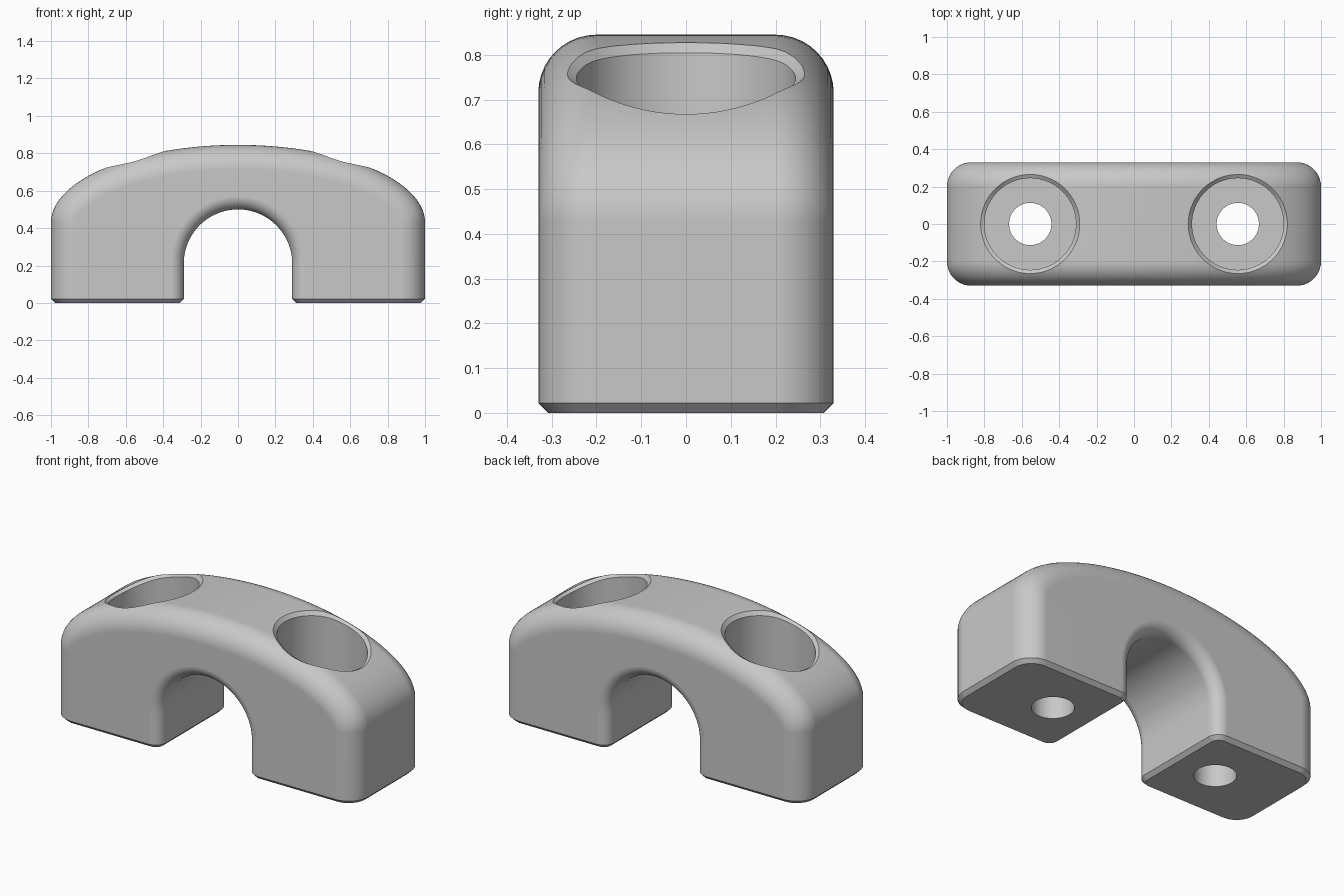
import bpy, bmesh
from math import sin, cos, pi, sqrt
from mathutils import Vector

cube = bpy.data.objects.get("Cube")
if cube:
    bpy.data.objects.remove(cube, do_unlink=True)

HALF_W = 0.33                 # half depth of the clamp
R_OUT, R_IN = 0.13, 0.07      # edge rounding, outside and tunnel
SPRING, RISE = 0.43, 0.415    # outer ellipse base and height
TUN_Z, TUN_R = 0.21, 0.29     # tunnel arch centre height and radius
CHAMFER = 0.022
HOLE_X, FLOOR = 0.555, 0.2

grey = bpy.data.materials.new("plain grey")
grey.use_nodes = True
colour = (0.58, 0.58, 0.58, 1)
grey.diffuse_color = colour
grey.node_tree.nodes["Principled BSDF"].inputs["Base Color"].default_value = colour


def loft(name, rings):
    """Closed solid skinned over a list of equal-length point rings."""
    bm = bmesh.new()
    rows = [[bm.verts.new(p) for p in ring] for ring in rings]
    for a, b in zip(rows, rows[1:]):
        for i in range(len(a)):
            j = (i + 1) % len(a)
            bm.faces.new((a[i], a[j], b[j], b[i]))
    bm.faces.new(rows[0])
    bm.faces.new(rows[-1])
    bmesh.ops.recalc_face_normals(bm, faces=bm.faces)
    mesh = bpy.data.meshes.new(name)
    bm.to_mesh(mesh)
    bm.free()
    mesh.materials.append(grey)
    obj = bpy.data.objects.new(name, mesh)
    bpy.context.collection.objects.link(obj)
    return obj


def section(outer, n_out, inner, n_in, inset=0.0):
    """Rounded cross-section between an outer and an inner arch point."""
    ring = []
    for point, normal, r, side in ((outer, n_out, R_OUT, 1), (inner, n_in, R_IN, -1)):
        arc = [pi / 2 * i / 10 for i in range(11)]
        half = [(HALF_W - r + (r - inset) * sin(a),
                 inset + (r - inset) * (1 - cos(a))) for a in arc]
        profile = [(-y, d) for y, d in reversed(half)] + half
        for y, d in profile:
            p = point - normal * d * side
            ring.append((p.x, side * y, p.z))
    return ring


def leg(sign, z, inset=0.0):
    n = Vector((sign, 0, 0))
    return section(Vector((sign, 0, z)), n, Vector((sign * TUN_R, 0, z)), n, inset)


# Arched body: chamfered feet, straight legs, elliptical back over a round tunnel
stations = [leg(1, 0, CHAMFER), leg(1, CHAMFER)]
STEPS = 72
for k in range(STEPS + 1):
    t = pi * k / STEPS
    c, s = cos(t), sin(t)
    n_in = Vector((c, 0, s))
    n_out = Vector((c * RISE, 0, s)).normalized()
    stations.append(section(Vector((c, 0, SPRING + RISE * s)), n_out,
                            Vector((TUN_R * c, 0, TUN_Z + TUN_R * s)), n_in))
stations += [leg(-1, CHAMFER), leg(-1, 0, CHAMFER)]
body = loft("arched_clamp_body", stations)


def top_height(x, y):
    """Height of the rounded back of the body."""
    root = sqrt(1 - x * x)
    e = max(abs(y) - (HALF_W - R_OUT), 0)
    d = R_OUT - sqrt(R_OUT ** 2 - e * e)
    slope = RISE * x / root
    return SPRING + RISE * root - d * sqrt(1 + slope * slope)


# Stepped bolt holes with a chamfered rim that follows the back
def bolt_cutter(name, cx):
    def ring(r, height):
        pts = []
        for i in range(72):
            a = 2 * pi * i / 72
            x, y = cx + r * cos(a), r * sin(a)
            pts.append((x, y, height(x, y)))
        return pts
    bore, rim, shank = 0.245, 0.267, 0.113
    return loft(name, [
        ring(shank, lambda x, y: -0.1),
        ring(shank, lambda x, y: FLOOR),
        ring(bore, lambda x, y: FLOOR),
        ring(bore, lambda x, y: top_height(x, y) - 0.02),
        ring(rim, lambda x, y: top_height(x, y) + 0.002),
        ring(rim, lambda x, y: 1.1)])


bpy.context.view_layer.objects.active = body
for label, sign in (("left", 1), ("right", -1)):
    cutter = bolt_cutter(label + "_bolt_cutter", sign * HOLE_X)
    cutter.hide_render = True
    mod = body.modifiers.new(label + "_bolt_hole", 'BOOLEAN')
    mod.operation = 'DIFFERENCE'
    mod.solver = 'EXACT'
    mod.object = cutter
    bpy.ops.object.modifier_apply(modifier=mod.name)
    bpy.data.objects.remove(cutter, do_unlink=True)

# Smooth rounded surfaces, crisp rims and chamfers
bpy.ops.object.select_all(action='DESELECT')
body.select_set(True)
bpy.ops.object.shade_smooth_by_angle(angle=pi / 7)
weighted = body.modifiers.new("weighted_normals", 'WEIGHTED_NORMAL')
weighted.keep_sharp = True
